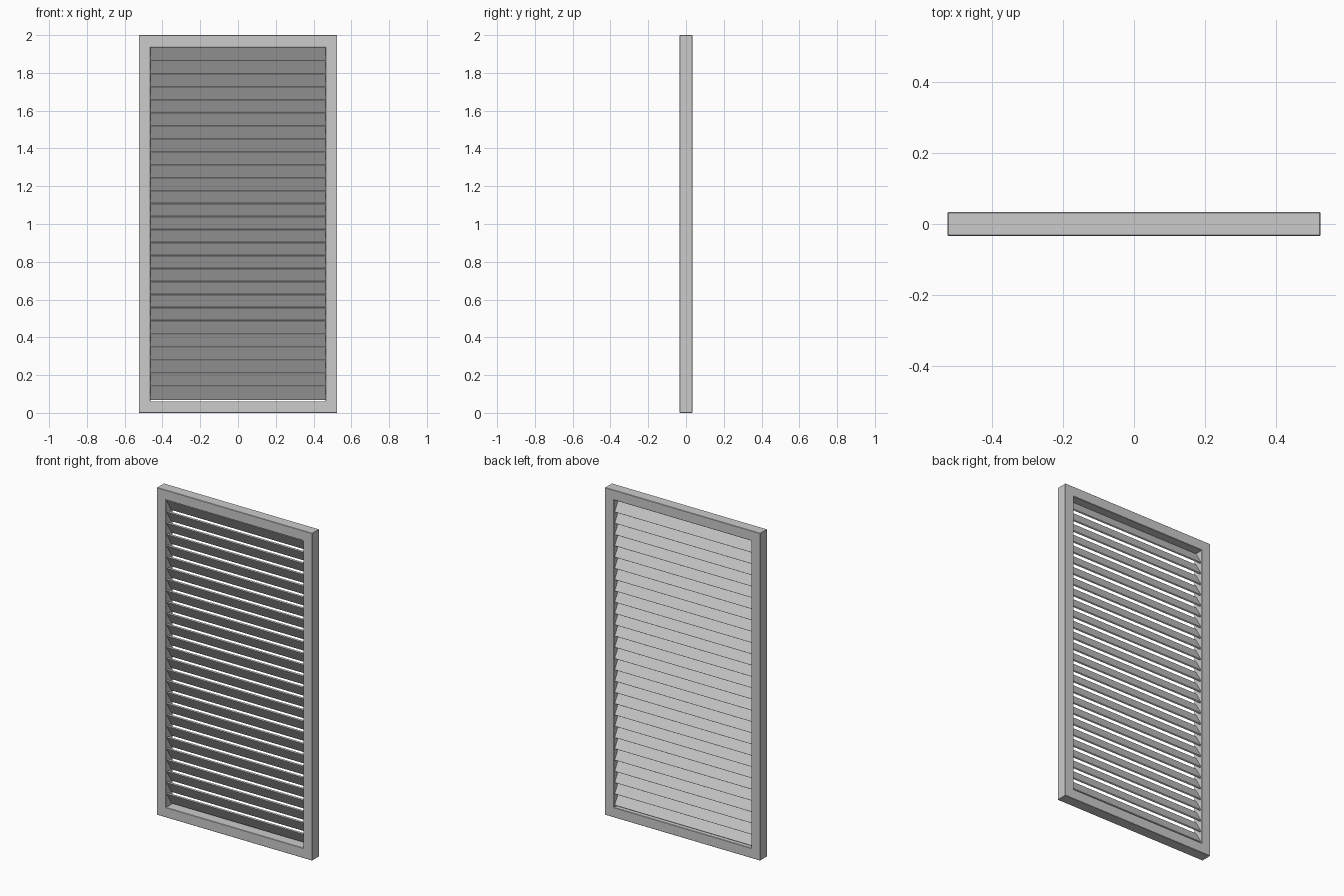
import bpy, math

if "Cube" in bpy.data.objects:
    bpy.data.objects.remove(bpy.data.objects["Cube"])

W, H, D = 1.05, 2.0, 0.067      # overall size
B = 0.061                       # frame bar width


def box(name, size, loc, tilt=0.0, bevel=0.0):
    bpy.ops.mesh.primitive_cube_add(size=1, location=loc, rotation=(tilt, 0, 0))
    ob = bpy.context.object
    ob.name = name
    ob.scale = size
    bpy.ops.object.transform_apply(location=False, rotation=False, scale=True)
    if bevel:
        m = ob.modifiers.new("bevel", 'BEVEL')
        m.width = bevel
        m.segments = 2
    return ob


# frame: one ring cut by a box-shaped opening
frame = box("frame", (W, D, H), (0, 0, H / 2))
cutter = box("opening_cutter", (W - 2 * B, D * 3, H - 2 * B), (0, 0, H / 2))
cutter.hide_render = True
cutter.hide_set(True)
cut = frame.modifiers.new("opening", 'BOOLEAN')
cut.operation = 'DIFFERENCE'
cut.object = cutter
bev = frame.modifiers.new("bevel", 'BEVEL')
bev.width = 0.002
bev.segments = 1

# slats: high at the front, low at the back, overlapping
COUNT, PITCH = 27, 0.0689
RISE, RUN, THICK = 0.078, 0.046, 0.009
length = math.hypot(RISE, RUN)
tilt = math.atan2(RUN, RISE)
for i in range(COUNT):
    z = 0.107 + i * PITCH
    box(f"slat_{i + 1}", (W - 2 * B + 0.01, THICK, length - 0.004), (0, 0, z), tilt, 0.0015)
